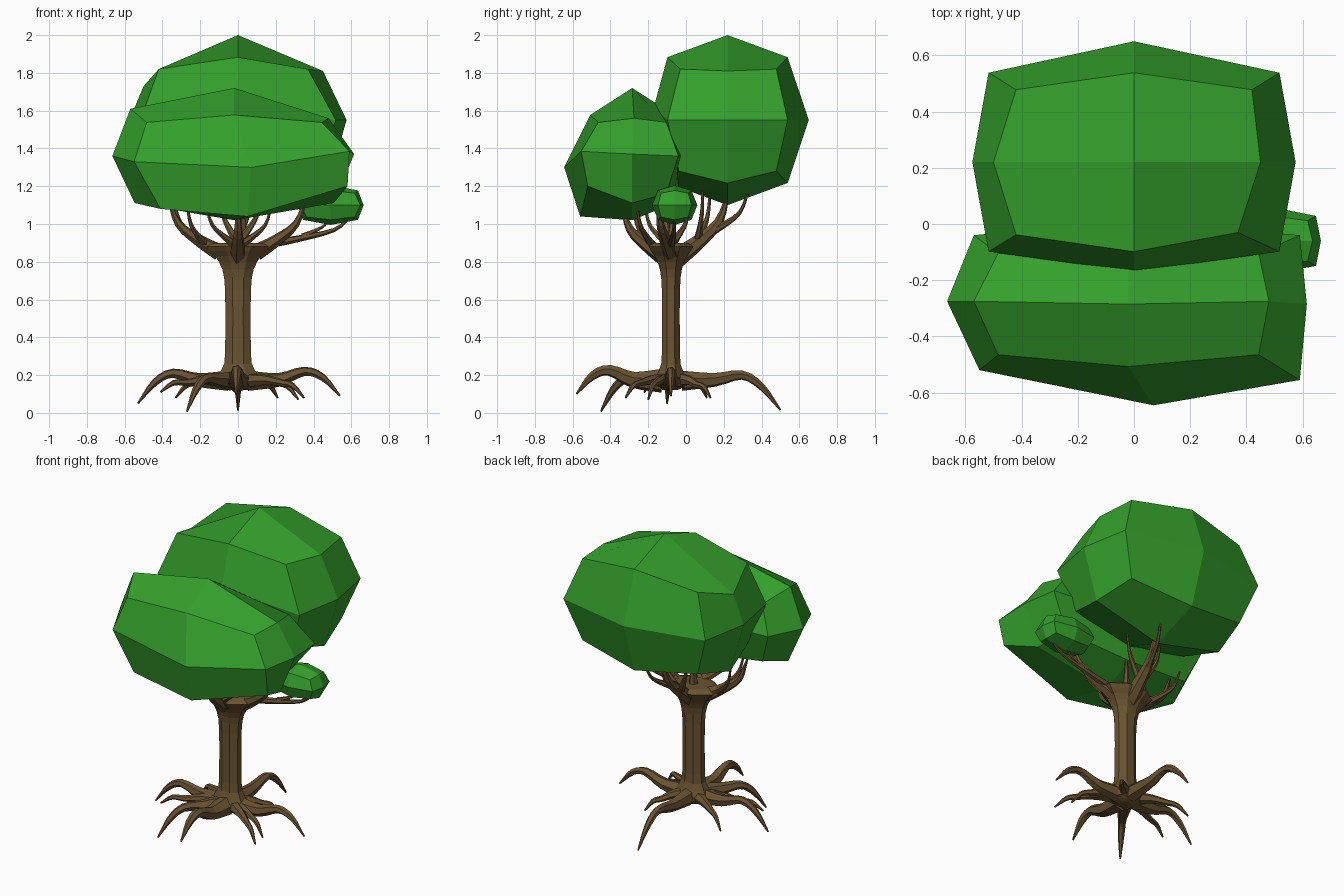
import bpy, bmesh, math
from mathutils import Vector

if "Cube" in bpy.data.objects:
    bpy.data.objects.remove(bpy.data.objects["Cube"])


def material(name, rgb):
    m = bpy.data.materials.new(name)
    m.diffuse_color = (*rgb, 1)
    m.use_nodes = True
    m.node_tree.nodes["Principled BSDF"].inputs["Base Color"].default_value = m.diffuse_color
    return m


GREEN = material("leaf green", (0.034, 0.35, 0.024))
BROWN = material("bark brown", (0.145, 0.088, 0.031))


def finish(bm, name, mat):
    bmesh.ops.recalc_face_normals(bm, faces=bm.faces)
    me = bpy.data.meshes.new(name)
    bm.to_mesh(me)
    bm.free()
    me.materials.append(mat)
    ob = bpy.data.objects.new(name, me)
    bpy.context.collection.objects.link(ob)
    return ob


# Leaf clump: rounded cube with 2 x 2 faces per side, stretched along x
def clump(name, center, radii, top=1, moved={}):
    bm = bmesh.new()
    bmesh.ops.create_cube(bm, size=2)
    bmesh.ops.subdivide_edges(bm, edges=bm.edges[:], cuts=1, use_grid_fill=True)
    for v in bm.verts:
        key = tuple(round(c) for c in v.co)
        n = sum(map(abs, key))
        k = (1, 0.74, 0.6)[n - 1]
        kx = (1, 0.9 if key[1] else 0.83, 0.73)[n - 1]
        kz = k * top if n > 1 and key[2] > 0 else k
        p = [c + s * r * f for c, s, r, f in zip(center, key, radii, (kx, k, kz))]
        v.co = moved.get(key, p)
    return finish(bm, name, GREEN)


clump("back_leaf_clump", (0, 0.22, 1.55), (0.575, 0.43, 0.45), moved={
    (0, -1, 0): (0, -0.17, 1.62),
    (-1, 0, 1): (-0.5, 0.22, 1.73),
    (1, 0, 1): (0.45, 0.22, 1.81),
    (1, -1, 1): (0.37, -0.03, 1.82)})
clump("front_leaf_clump", (-0.02, -0.285, 1.37), (0.635, 0.3, 0.35), 0.8, {
    (-1, 0, 0): (-0.665, -0.275, 1.36),
    (0, -1, 0): (0.07, -0.645, 1.30),
    (0, -1, -1): (0.05, -0.56, 1.04),
    (1, -1, 0): (0.59, -0.555, 1.385),
    (-1, -1, 0): (-0.55, -0.52, 1.33),
    (-1, 1, 0): (-0.57, -0.04, 1.37),
    (1, 1, 0): (0.59, -0.04, 1.36),
    (-1, 0, 1): (-0.57, -0.275, 1.61),
    (1, 0, 1): (0.48, -0.275, 1.56),
    (-1, -1, -1): (-0.41, -0.5, 1.08),
    (1, -1, -1): (0.58, -0.52, 1.2)})
clump("small_leaf_clump", (0.49, -0.06, 1.1), (0.175, 0.12, 0.105))


# Tapered tube along a path, rounded between its points
def tube(name, pts, radii, sides=6, steps=3, squash=1):
    pts = [Vector((*p, r)) for p, r in zip(pts, radii)]
    ext = [2 * pts[0] - pts[1]] + pts + [2 * pts[-1] - pts[-2]]
    path = []
    for i in range(1, len(ext) - 2):
        a, b, c, d = ext[i - 1:i + 3]
        for s in range(steps):
            t = s / steps
            path.append(0.5 * (2 * b + (c - a) * t + (2 * a - 5 * b + 4 * c - d) * t ** 2
                               + (3 * b - a - 3 * c + d) * t ** 3))
    path.append(pts[-1])
    bm = bmesh.new()
    rings, old = [], None
    for i, p in enumerate(path):
        t = (path[min(i + 1, len(path) - 1)] - path[max(i - 1, 0)]).to_3d().normalized()
        u = old.rotation_difference(t) @ u if old else t.orthogonal().normalized()
        old, w = t, t.cross(u)
        ring = []
        for k in range(sides):
            a = math.tau * (k + 0.5) / sides
            q = p.to_3d() + p[3] * (math.cos(a) * u + math.sin(a) * w)
            q.y = p[1] + (q.y - p[1]) * squash
            ring.append(bm.verts.new(q))
        rings.append(ring)
    for a, b in zip(rings, rings[1:]):
        for k in range(sides):
            j = (k + 1) % sides
            bm.faces.new((a[k], a[j], b[j], b[k]))
    bm.faces.new(rings[0])
    bm.faces.new(rings[-1])
    return finish(bm, name, BROWN)


# Trunk, flared at both ends
heights = (0.12, 0.14, 0.19, 0.26, 0.4, 0.65, 0.76, 0.83, 0.88, 0.9)
tube("trunk", [(0, -0.08, z) for z in heights],
     (0.05, 0.11, 0.12, 0.079, 0.073, 0.074, 0.09, 0.132, 0.18, 0.13),
     sides=8, steps=2, squash=0.7)


# Roots run level, arch up to a hump, then dive to a point
def root(name, tip, hump, r=0.042):
    base, tip = Vector((0, -0.08, 0.17)), Vector(tip)
    path = []
    for f, z in ((0.1, 0.17), (0.4, 0.175), (0.65, hump), (0.83, (hump * 1.3 + tip.z) / 2)):
        p = base.lerp(tip, f)
        p.z = z
        path.append(p)
    tube(name, path + [tip], [r, r * 0.68, r * 0.46, r * 0.35, 0.005])


root("left_root", (-0.53, -0.1, 0.05), 0.21, 0.055)
root("right_root", (0.54, -0.08, 0.09), 0.22, 0.055)
root("back_root", (0, 0.5, 0.015), 0.2, 0.055)
root("front_root", (-0.01, -0.58, 0.1), 0.225, 0.065)
root("front_left_root", (-0.27, -0.45, 0.008), 0.18, 0.055)
root("front_right_root", (0.35, -0.32, 0.08), 0.16)
root("right_side_root", (0.32, -0.2, 0.07), 0.16)
root("back_left_root", (-0.33, 0.11, 0.08), 0.16)
root("left_side_root", (-0.41, -0.22, 0.11), 0.16)
root("back_right_root", (0.21, 0.13, 0.08), 0.15)


# Branches lean outwards first, then turn up into the leaves
def branch(name, start, end, r=0.025):
    start, end = Vector(start), Vector(end)
    path = []
    for f, g in ((0, 0), (0.4, 0.22), (0.8, 0.52), (1, 1)):
        p = start.lerp(end, f)
        p.z = start.z + (end.z - start.z) * g
        path.append(p)
    tube(name, path, [r, r * 0.72, r * 0.45, 0.006])


branch("left_branch", (-0.1, -0.08, 0.85), (-0.37, -0.11, 1.14), 0.045)
branch("left_front_twig", (-0.16, -0.08, 0.88), (-0.27, -0.22, 1.1))
branch("left_back_twig", (-0.17, -0.08, 0.89), (-0.34, 0.02, 1.12))
branch("right_branch", (0.1, -0.08, 0.85), (0.36, -0.15, 1.14), 0.045)
branch("right_long_branch", (0.14, -0.08, 0.89), (0.6, -0.06, 1.04))
branch("right_outer_twig", (0.34, -0.07, 0.935), (0.49, -0.06, 1.05), 0.015)
branch("front_branch", (0, -0.12, 0.83), (0, -0.34, 1.1), 0.05)
branch("front_left_twig", (0, -0.17, 0.88), (-0.17, -0.28, 1.1))
branch("front_right_twig", (0, -0.17, 0.88), (0.18, -0.26, 1.1))
branch("middle_branch", (0, -0.08, 0.86), (0, -0.07, 1.15), 0.035)
branch("back_branch", (0, -0.05, 0.82), (0.02, 0.23, 1.19), 0.055)
branch("back_left_twig", (0, 0.06, 0.9), (-0.1, 0.13, 1.19))
branch("back_right_twig", (0, 0.06, 0.9), (0.13, 0.09, 1.2))
branch("back_outer_twig", (0, 0.1, 0.94), (0.07, 0.33, 1.17))
